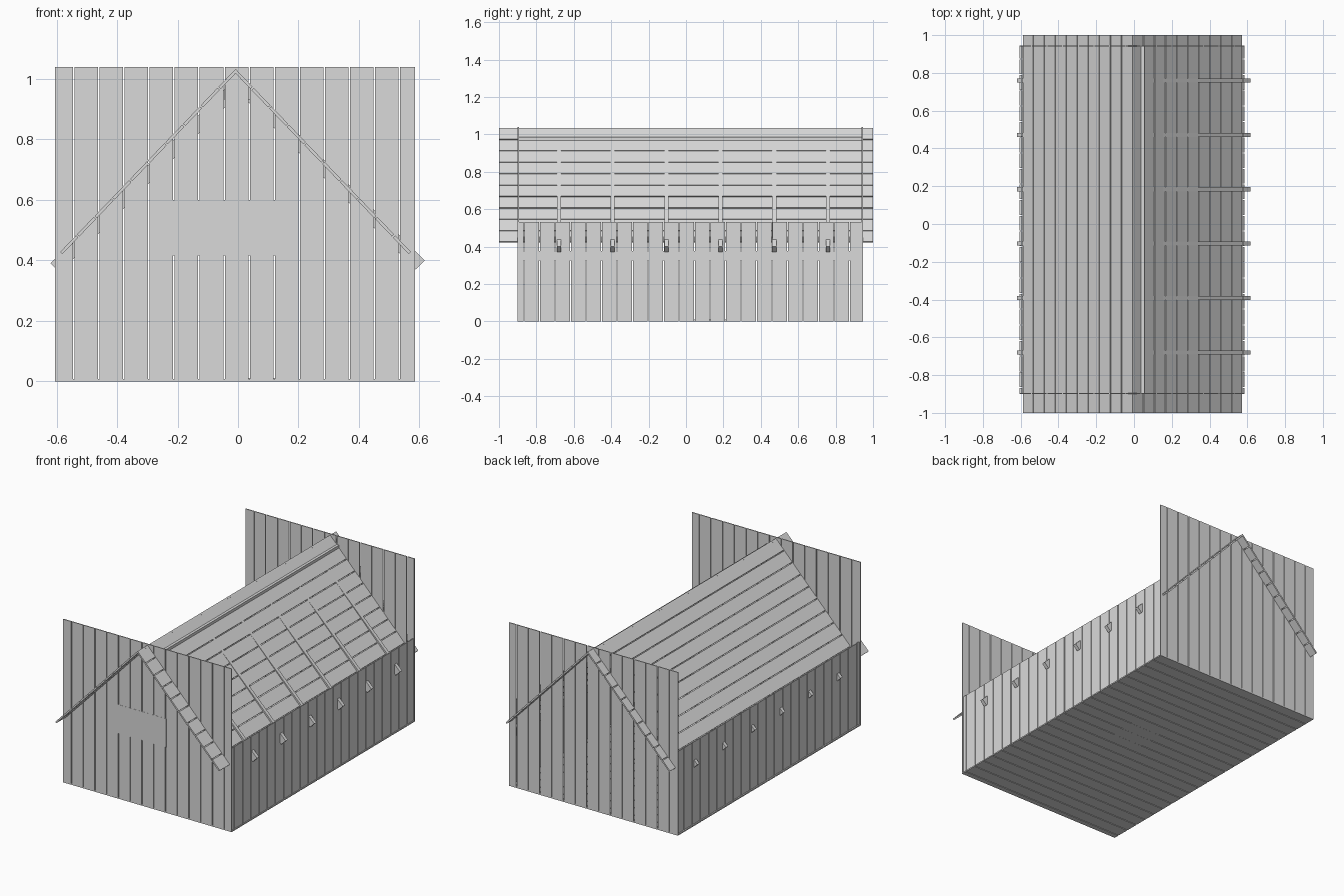
import bpy, bmesh, math
from mathutils import Matrix, Vector

if "Cube" in bpy.data.objects:
    bpy.data.objects.remove(bpy.data.objects["Cube"])

wood = bpy.data.materials.new("grey_wood")
wood.diffuse_color = (0.7, 0.7, 0.7, 1)
wood.use_nodes = True
wood.node_tree.nodes["Principled BSDF"].inputs["Base Color"].default_value = wood.diffuse_color

Y0, Y1 = -0.90, 0.945      # front and back wall positions
X0, X1 = -0.605, 0.585     # wall width
STEP, GAP = 0.0828, 0.005  # board spacing and slit between boards


def build(name, boxes):
    """One object from (min corner, max corner) boxes."""
    bm = bmesh.new()
    for lo, hi in boxes:
        lo, hi = Vector(lo), Vector(hi)
        bmesh.ops.create_cube(bm, size=1, matrix=Matrix.Translation((lo + hi) / 2)
                              @ Matrix.Diagonal((*(hi - lo), 1)))
    me = bpy.data.meshes.new(name)
    bm.to_mesh(me)
    bm.free()
    me.materials.append(wood)
    ob = bpy.data.objects.new(name, me)
    bpy.context.collection.objects.link(ob)
    return ob


def spans(start, first, end, step=STEP):
    """Board intervals from start to end, with the first slit at 'first'."""
    out, a, cut = [], start, first
    while cut < end - 0.01:
        out.append((a, cut - GAP / 2))
        a = cut + GAP / 2
        cut += step
    return out + [(a, end)]


def prism(name, profile, ys, width):
    """Extrude an xz profile along y, once for each centre in ys."""
    bm = bmesh.new()
    for y in ys:
        f = bm.faces.new([bm.verts.new((x, y - width / 2, z)) for x, z in profile])
        ext = bmesh.ops.extrude_face_region(bm, geom=[f])["geom"]
        bmesh.ops.translate(bm, vec=(0, width, 0),
                            verts=[v for v in ext if isinstance(v, bmesh.types.BMVert)])
    bmesh.ops.recalc_face_normals(bm, faces=bm.faces)
    me = bpy.data.meshes.new(name)
    bm.to_mesh(me)
    bm.free()
    me.materials.append(wood)
    bpy.context.collection.objects.link(bpy.data.objects.new(name, me))


# Front and back walls: full-height vertical boards
T = 0.006
for name, y in (("front_wall", Y0), ("back_wall", Y1 - T)):
    build(name, [((a, y, 0), (b, y + T, 1.04)) for a, b in spans(X0, -0.543, X1)])

# Low side walls and the long rails inside them
for name, x, inner in (("left_wall", -0.597, -0.591), ("right_wall", 0.574, 0.544)):
    build(name, [((x, a, 0), (x + T, b, 0.53)) for a, b in spans(Y0, -0.865, Y1)])
    build(name + "_rail", [((inner, Y0 + T, 0.325), (inner + 0.03, Y1 - T, 0.375))])

# Floor boards
build("floor", [((X0, a, 0), (X1, b, 0.008)) for a, b in spans(Y0, -0.865, Y1)])

# Patches behind the slits in the front wall and floor
build("front_patch", [((-0.217, Y0 - 0.001, 0.417), (0.125, Y0 + T + 0.002, 0.60))])
build("floor_patch", [((-0.02, 0.0, 0.0005), (0.19, 0.25, 0.011))])

# Roof boards, laid in local x down each slope from the ridge
ridge = Vector((-0.008, 0, 1.033))
for name, ex, ez in (("left_roof", -0.588, 0.428), ("right_roof", 0.572, 0.428)):
    d = Vector((ex, 0, ez)) - ridge
    side = math.copysign(1, d.x)
    length = d.length
    ob = build(name, [((min(side * a, side * b), -1, -0.01), (max(side * a, side * b), 1, 0))
                      for a, b in spans(0, 0.084, length, 0.0845)])
    ob.location = ridge
    ob.rotation_euler.y = -math.atan2(d.z, abs(d.x)) * side

# Ridge beam
build("ridge_beam", [((-0.045, Y0 + T, 0.93), (0.055, Y1 - T, 0.985))])

# Rafters with ends poking through the side walls
ys = [-0.68 + 0.288 * i for i in range(6)]
t = 0.03
prism("right_rafters", [(0.012, 1.006), (0.618, 0.40), (0.618 - t, 0.40 - t),
                        (0.012 - t, 1.006 - t)], ys, 0.022)
prism("left_rafters", [(-0.025, 0.985), (-0.62, 0.39), (-0.62 + t, 0.39 - t),
                       (-0.025 + t, 0.985 - t)], ys, 0.022)
